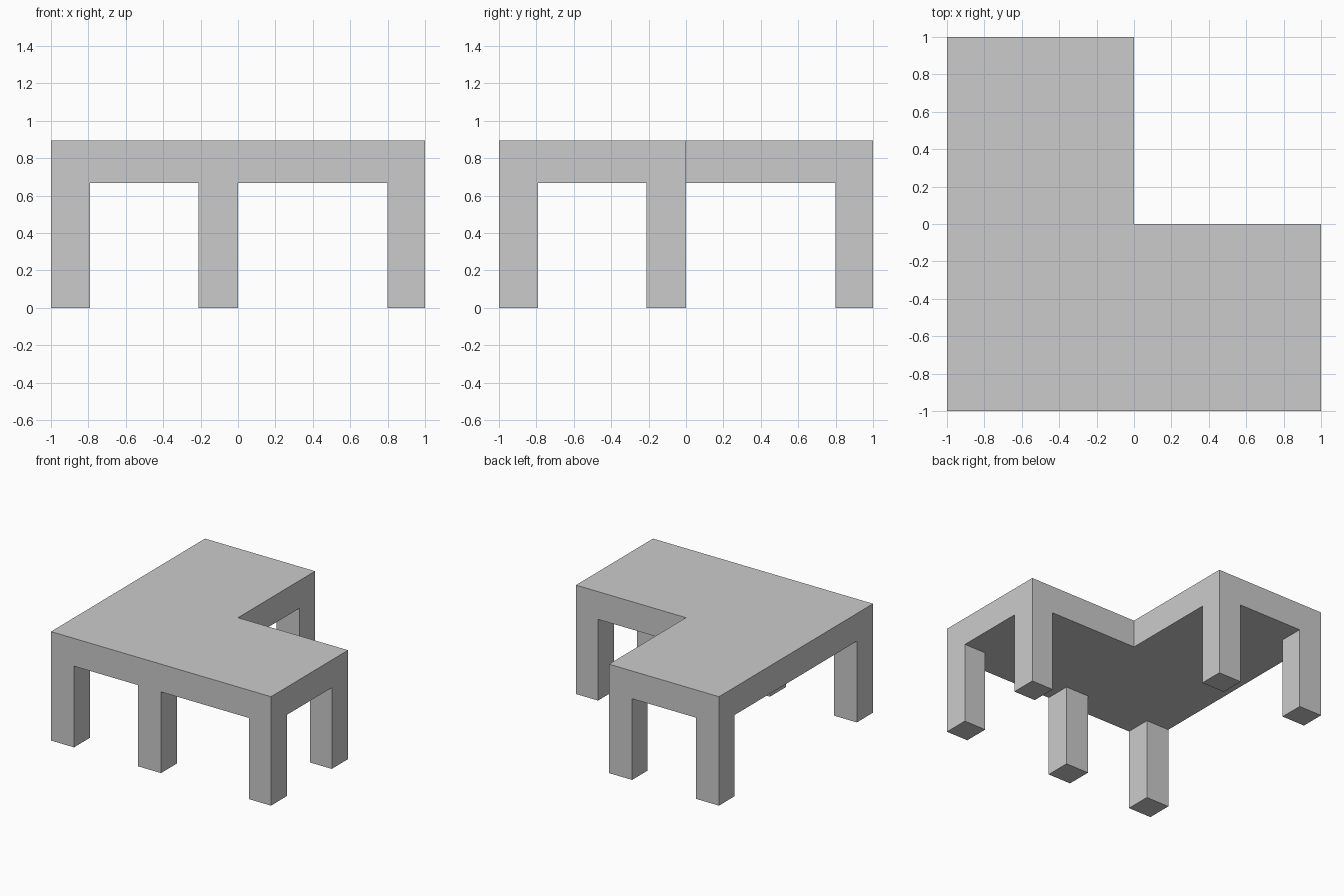
import bpy
import bmesh

if "Cube" in bpy.data.objects:
    bpy.data.objects.remove(bpy.data.objects["Cube"])

TOP, UNDER = 0.895, 0.667
CUTS = [-1.0, -0.79, -0.21, 0.0, 0.8, 1.0]
# (column, row) cells of the plan that carry a leg
LEG_CELLS = [(0, 0), (2, 0), (4, 0), (4, 2), (2, 4), (0, 4)]


def mid(i):
    return (CUTS[i] + CUTS[i + 1]) / 2


def extrude(bm, faces, dz, keep):
    out = bmesh.ops.extrude_face_region(bm, geom=faces, use_keep_orig=keep)
    verts = [g for g in out["geom"] if isinstance(g, bmesh.types.BMVert)]
    bmesh.ops.translate(bm, verts=verts, vec=(0, 0, dz))


bm = bmesh.new()

# L-shaped plan at the underside, split where the legs meet it
n = len(CUTS)
grid = {(i, j): bm.verts.new((CUTS[i], CUTS[j], UNDER))
        for i in range(n) for j in range(n)
        if CUTS[i] <= 0 or CUTS[j] <= 0}
for i in range(n - 1):
    for j in range(n - 1):
        if mid(i) < 0 or mid(j) < 0:
            bm.faces.new([grid[i, j], grid[i + 1, j],
                          grid[i + 1, j + 1], grid[i, j + 1]])

# Thick tabletop
extrude(bm, bm.faces[:], TOP - UNDER, True)

# Six legs drawn down from the underside, flush with the edges
legs = []
for f in bm.faces:
    c = f.calc_center_median()
    if abs(c.z - UNDER) < 1e-4 and any(
            abs(c.x - mid(i)) < 1e-4 and abs(c.y - mid(j)) < 1e-4
            for i, j in LEG_CELLS):
        legs.append(f)
extrude(bm, legs, -UNDER, False)

# Merge coplanar faces into clean panels
bmesh.ops.recalc_face_normals(bm, faces=bm.faces[:])
bmesh.ops.dissolve_limit(bm, angle_limit=0.01,
                         verts=bm.verts[:], edges=bm.edges[:])

mesh = bpy.data.meshes.new("corner_table")
bm.to_mesh(mesh)
bm.free()
bpy.context.collection.objects.link(bpy.data.objects.new("corner_table", mesh))
